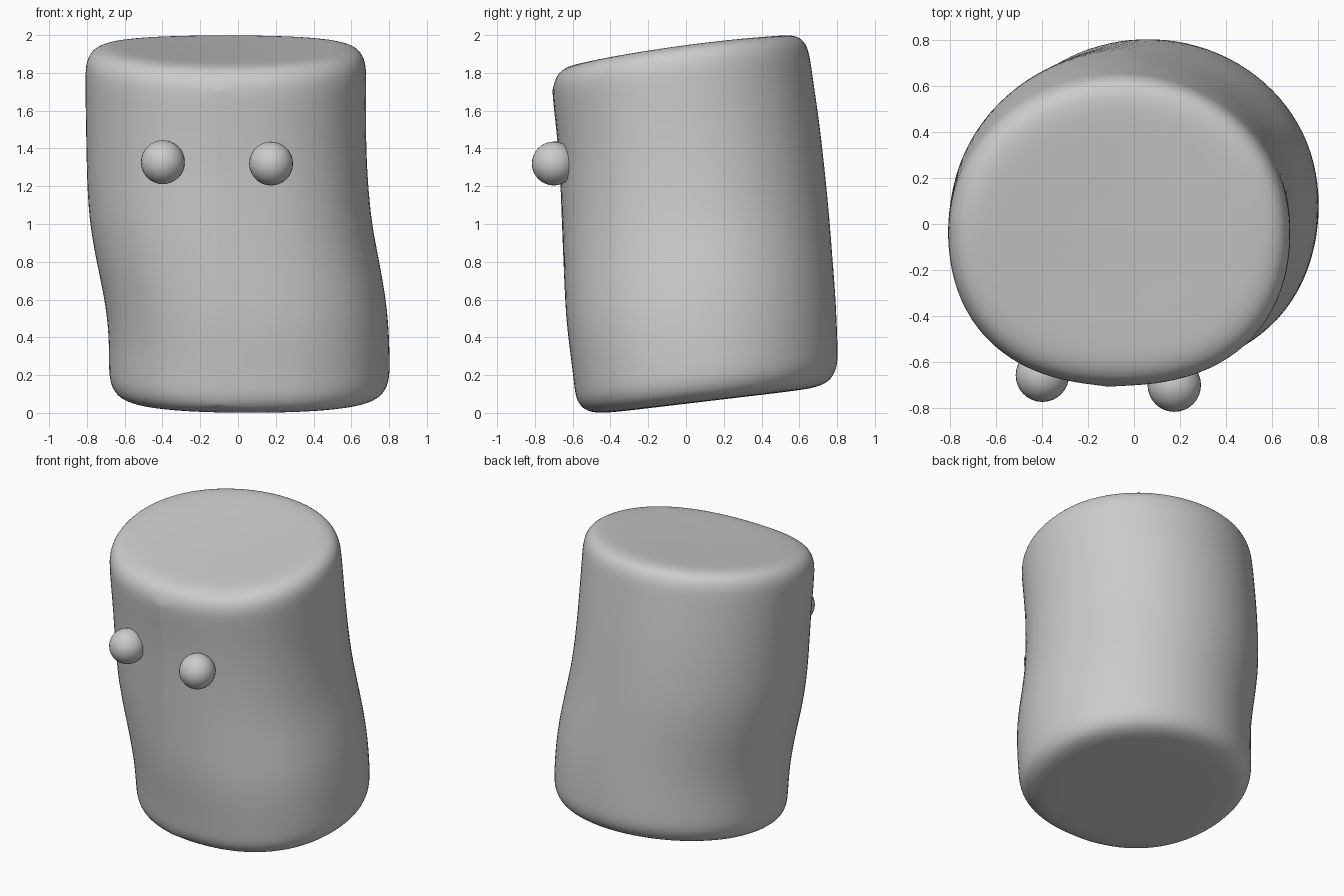
import bpy, bmesh, math

if "Cube" in bpy.data.objects:
    bpy.data.objects.remove(bpy.data.objects["Cube"])

SEGS = 24
GROW = 1.006  # offsets the slight shrink of subdivision

# stations up the body: height, centre x, centre y, radius x, radius y
STATIONS = [
    (0.05, 0.060, 0.115, 0.745, 0.700),
    (0.25, 0.060, 0.107, 0.745, 0.700),
    (0.42, 0.058, 0.093, 0.743, 0.708),
    (0.60, 0.040, 0.077, 0.746, 0.713),
    (0.80, 0.000, 0.065, 0.750, 0.709),
    (1.00, -0.038, 0.054, 0.748, 0.704),
    (1.20, -0.055, 0.040, 0.745, 0.697),
    (1.40, -0.062, 0.025, 0.742, 0.690),
    (1.60, -0.064, 0.002, 0.744, 0.685),
    (1.80, -0.064, -0.025, 0.746, 0.682),
    (1.95, -0.064, -0.030, 0.746, 0.680),
]
# profile: height, scale of the section
PROFILE = [(0.062, 0.35), (0.062, 0.70), (0.068, 0.85), (0.10, 0.95), (0.17, 0.995),
           (0.25, 1), (0.42, 1), (0.60, 1), (0.80, 1), (1.00, 1), (1.20, 1), (1.40, 1),
           (1.60, 1), (1.75, 1), (1.83, 0.995), (1.895, 0.95), (1.923, 0.85),
           (1.925, 0.70), (1.922, 0.35)]


def station(h):
    for a, b in zip(STATIONS, STATIONS[1:]):
        if h <= b[0]:
            t = (h - a[0]) / (b[0] - a[0])
            return [p + (q - p) * t for p, q in zip(a[1:], b[1:])]


def section_point(h, scale, i):
    cx, cy, rx, ry = station(h)
    start = -math.pi / 2 - math.asin((0.11 + cx) / rx)  # seam column
    a = start + 2 * math.pi * i / SEGS
    c, s = math.cos(a), math.sin(a)
    n = 2.35 if s < 0 else 2.0  # front is a little boxier
    k = (abs(c) ** n + abs(s) ** n) ** (-1 / n) * scale * GROW
    dx, dy = c * k * rx, s * k * ry
    t = h / 2
    lift = 0.035 * (dx / rx) ** 2 * max(0, t - 0.5) * 2
    return cx + dx, cy + dy, h + (0.118 + 0.022 * t) * dy + lift


# body: lofted, leaning rings
bm = bmesh.new()
rings = [[bm.verts.new(section_point(h, s, i)) for i in range(SEGS)] for h, s in PROFILE]
for lo, hi in zip(rings, rings[1:]):
    for i in range(SEGS):
        j = (i + 1) % SEGS
        bm.faces.new((lo[i], lo[j], hi[j], hi[i]))
for ring, h, flip in ((rings[0], 0.062, True), (rings[-1], 1.92, False)):
    pole = bm.verts.new(section_point(h, 0, 0))
    for i in range(SEGS):
        tri = (ring[i], ring[(i + 1) % SEGS], pole)
        bm.faces.new(tri[::-1] if flip else tri)

# open seam down the front
seam = [bm.edges.get((rings[k][0], rings[k + 1][0])) for k in range(3, 14)]
bmesh.ops.split_edges(bm, edges=seam)
mesh = bpy.data.meshes.new("body")
bm.to_mesh(mesh)
bm.free()
mesh.shade_smooth()
body = bpy.data.objects.new("body", mesh)
bpy.context.collection.objects.link(body)
sub = body.modifiers.new("smooth", 'SUBSURF')
sub.levels = sub.render_levels = 2

# eyes
for name, loc in (("left_eye", (-0.398, -0.657, 1.327)), ("right_eye", (0.175, -0.70, 1.32))):
    bpy.ops.mesh.primitive_uv_sphere_add(segments=32, ring_count=16, radius=0.116, location=loc)
    eye = bpy.context.object
    eye.name = name
    bpy.ops.object.shade_smooth()
